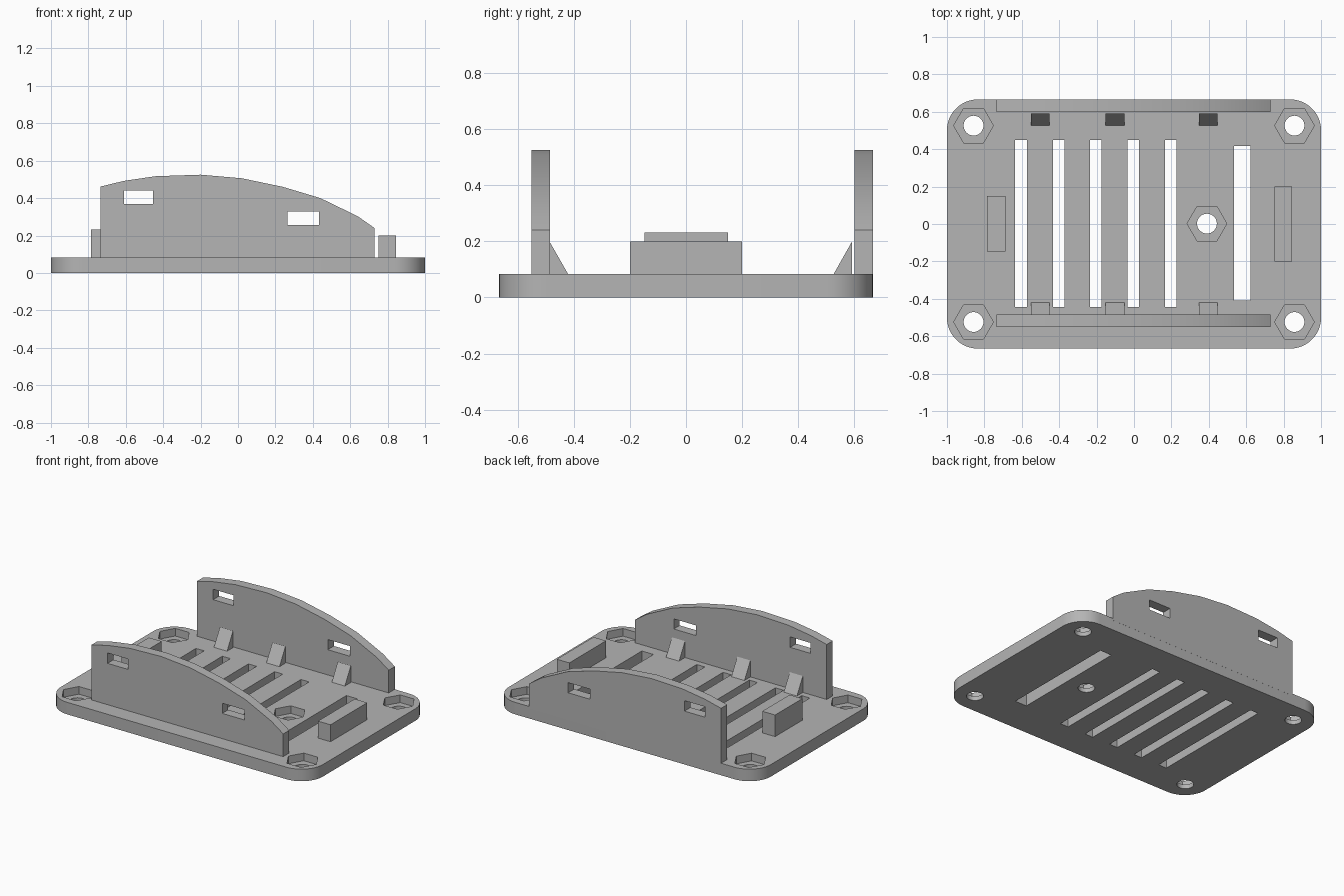
import bpy, bmesh
from math import cos, sin, pi, radians

if "Cube" in bpy.data.objects:
    bpy.data.objects.remove(bpy.data.objects["Cube"])

grey = bpy.data.materials.new("plain grey")
grey.use_nodes = True
colour = (0.46, 0.46, 0.46, 1)
grey.diffuse_color = colour
grey.node_tree.nodes["Principled BSDF"].inputs["Base Color"].default_value = colour

PLATE_TOP = 0.083


def prism(bm, outline, axis, low, high):
    """Extrude a 2D outline along an axis ('x', 'y' or 'z')."""
    place = {"x": lambda a, b, c: (c, a, b),
             "y": lambda a, b, c: (a, c, b),
             "z": lambda a, b, c: (a, b, c)}[axis]
    bottom = [bm.verts.new(place(a, b, low)) for a, b in outline]
    top = [bm.verts.new(place(a, b, high)) for a, b in outline]
    bm.faces.new(bottom)
    bm.faces.new(top)
    for i in range(len(outline)):
        j = (i + 1) % len(outline)
        bm.faces.new((bottom[i], bottom[j], top[j], top[i]))


def rect(a0, a1, b0, b1):
    return [(a0, b0), (a1, b0), (a1, b1), (a0, b1)]


def ring(x, y, radius, sides):
    return [(x + radius * cos(2 * pi * i / sides), y + radius * sin(2 * pi * i / sides))
            for i in range(sides)]


def build(name, pieces):
    """Make one object from a list of (outline, axis, low, high) prisms."""
    bm = bmesh.new()
    for piece in pieces:
        prism(bm, *piece)
    bmesh.ops.recalc_face_normals(bm, faces=bm.faces)
    mesh = bpy.data.meshes.new(name)
    bm.to_mesh(mesh)
    bm.free()
    mesh.materials.append(grey)
    obj = bpy.data.objects.new(name, mesh)
    bpy.context.collection.objects.link(obj)
    return obj


def activate(obj):
    bpy.ops.object.select_all(action="DESELECT")
    obj.select_set(True)
    bpy.context.view_layer.objects.active = obj


def cut(obj, pieces):
    """Subtract prisms from an object."""
    cutter = build("cutter", pieces)
    cutter.hide_render = True
    mod = obj.modifiers.new("cut", "BOOLEAN")
    mod.operation, mod.solver, mod.object = "DIFFERENCE", "EXACT", cutter
    activate(obj)
    bpy.ops.object.modifier_apply(modifier=mod.name)
    bpy.data.objects.remove(cutter)


def smooth(obj):
    activate(obj)
    bpy.ops.object.shade_smooth_by_angle(angle=radians(30))


# Base plate with rounded corners
corner = 0.165
outline = []
for k, (sx, sy) in enumerate([(1, 1), (-1, 1), (-1, -1), (1, -1)]):
    for i in range(13):
        a = pi / 2 * (k + i / 12)
        outline.append((sx * (1 - corner) + corner * cos(a),
                        sy * (0.666 - corner) + corner * sin(a)))
base = build("base_plate", [(outline, "z", 0, PLATE_TOP)])

# Hexagonal nut pockets, bolt holes and vent slots
bolts = [(x, y) for x in (-0.858, 0.858) for y in (-0.524, 0.526)] + [(0.39, 0.002)]
cut(base, [(ring(x, y, 0.106, 6), "z", 0.03, 0.2) for x, y in bolts])
openings = [(ring(x, y, 0.053, 32), "z", -0.1, 0.2) for x, y in bolts]
openings += [(rect(x - 0.031, x + 0.031, -0.443, 0.449), "z", -0.1, 0.2)
             for x in (-0.604, -0.403, -0.204, -0.004, 0.197)]
openings.append((rect(0.535, 0.624, -0.41, 0.417), "z", -0.1, 0.2))
cut(base, openings)
smooth(base)

# Side walls with an arched top and two strap windows each
arch = [(0.73, 0.24), (0.64, 0.303), (0.44, 0.4), (0.24, 0.46), (0.02, 0.506),
        (-0.2, 0.525), (-0.44, 0.517), (-0.61, 0.492), (-0.734, 0.462)]
profile = [(-0.734, 0.068), (0.73, 0.068)] + arch
for name, y0, y1 in (("front_wall", -0.55, -0.485), ("back_wall", 0.6, 0.6665)):
    wall = build(name, [(profile, "y", y0, y1)])
    cut(wall, [(rect(-0.61, -0.455, 0.368, 0.44), "y", y0 - 0.1, y1 + 0.1),
               (rect(0.265, 0.433, 0.257, 0.327), "y", y0 - 0.1, y1 + 0.1)])
    smooth(wall)

# Wedge clips along the inside of both walls
for name, back, tip in (("front_wedge", -0.487, -0.42), ("back_wedge", 0.592, 0.526)):
    triangle = [(back, 0.075), (tip, PLATE_TOP), (back, 0.2)]
    for i, x in enumerate((-0.502, -0.102, 0.397)):
        build(f"{name}_{i + 1}", [(triangle, "x", x - 0.05, x + 0.05)])

# End stop blocks
build("right_stop_block", [(rect(-0.785, -0.687, -0.147, 0.15), "z", 0.075, 0.232)])
build("left_stop_block", [(rect(0.75, 0.846, -0.2, 0.2), "z", 0.075, 0.2)])
